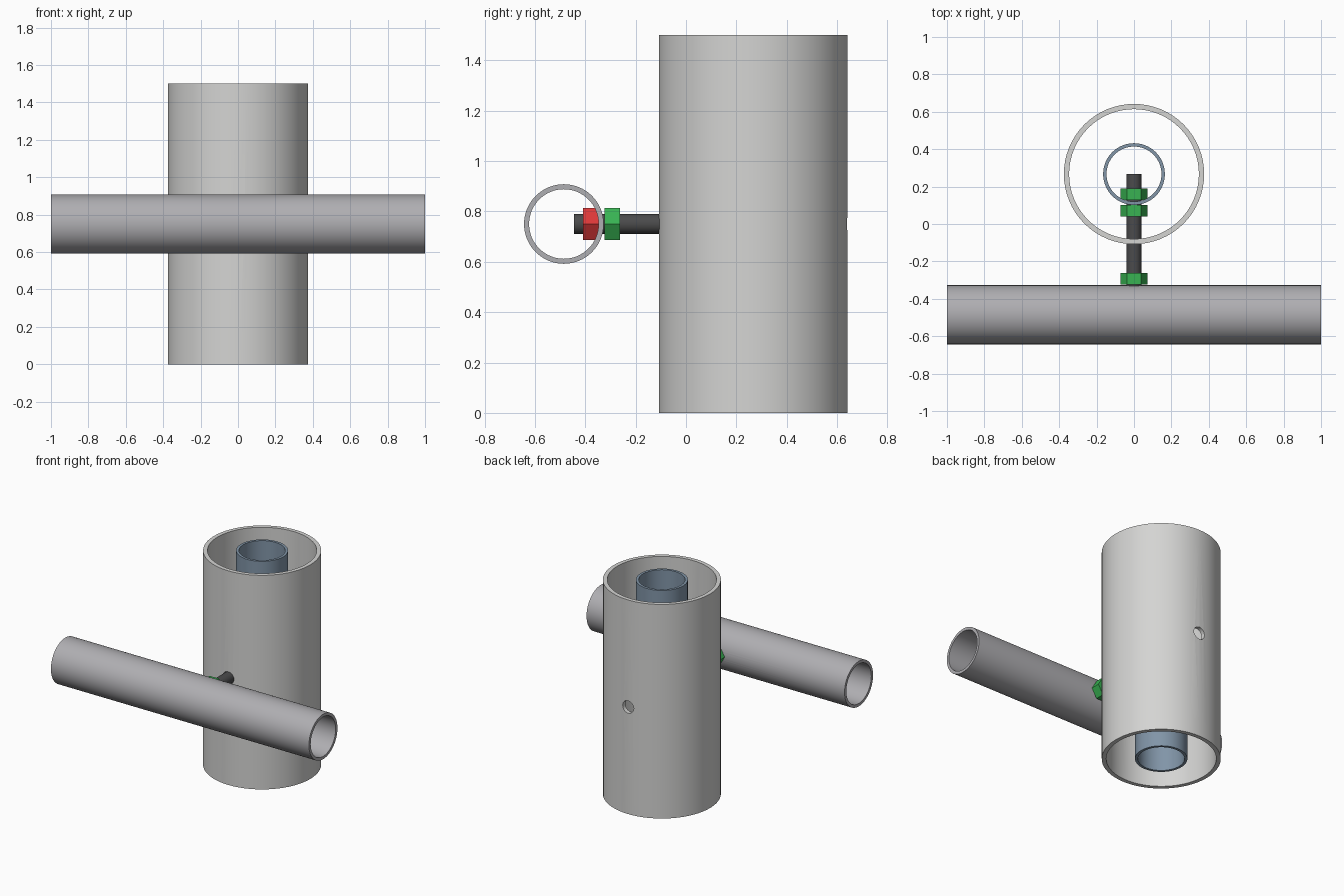
import bpy, bmesh, math
from mathutils import Matrix, Vector

if "Cube" in bpy.data.objects:
    bpy.data.objects.remove(bpy.data.objects["Cube"], do_unlink=True)

MID_Z = 0.75
COLUMN_Y = 0.267
RAIL_Y = -0.485
ALONG_X = Matrix.Rotation(math.pi / 2, 4, "Y")
ALONG_Y = Matrix.Rotation(-math.pi / 2, 4, "X")
UPRIGHT = Matrix.Identity(4)


def material(name, rgb):
    mat = bpy.data.materials.new(name)
    mat.use_nodes = True
    colour = (*rgb, 1)
    mat.diffuse_color = colour
    mat.node_tree.nodes["Principled BSDF"].inputs["Base Color"].default_value = colour
    return mat


light_grey = material("light grey", (0.66, 0.66, 0.65))
mid_grey = material("mid grey", (0.43, 0.425, 0.445))
blue_grey = material("blue grey", (0.22, 0.30, 0.39))
dark_grey = material("dark grey", (0.07, 0.07, 0.072))
green = material("green", (0.04, 0.45, 0.085))
red = material("red", (0.72, 0.04, 0.04))


def lathe(name, profile, sides, centre, turn, mat):
    """Spin a closed (radius, height) profile around its own axis."""
    bm = bmesh.new()
    verts = [bm.verts.new((r, 0, h)) for r, h in profile]
    edges = [bm.edges.new((verts[i - 1], verts[i])) for i in range(len(verts))]
    bmesh.ops.spin(bm, geom=verts + edges, cent=(0, 0, 0), axis=(0, 0, 1),
                   angle=math.tau, steps=sides, use_merge=True)
    bmesh.ops.remove_doubles(bm, verts=bm.verts, dist=1e-5)
    bmesh.ops.recalc_face_normals(bm, faces=bm.faces)
    bm.transform(Matrix.Translation(Vector(centre)) @ turn)
    mesh = bpy.data.meshes.new(name)
    bm.to_mesh(mesh)
    bm.free()
    mesh.materials.append(mat)
    obj = bpy.data.objects.new(name, mesh)
    bpy.context.collection.objects.link(obj)
    return obj


def tube(name, outer, inner, length, centre, turn, mat, sides=64):
    h = length / 2
    return lathe(name, [(outer, -h), (outer, h), (inner, h), (inner, -h)],
                 sides, centre, turn, mat)


def rod(name, radius, y0, y1, mat, sides=32):
    """Solid bar running along y at mid height."""
    bpy.ops.mesh.primitive_cylinder_add(
        vertices=sides, radius=radius, depth=y1 - y0,
        location=(0, (y0 + y1) / 2, MID_Z), rotation=(math.pi / 2, 0, 0))
    obj = bpy.context.object
    obj.name = name
    obj.data.materials.append(mat)
    return obj


def select_only(obj):
    bpy.ops.object.select_all(action="DESELECT")
    obj.select_set(True)
    bpy.context.view_layer.objects.active = obj


def smooth(obj):
    select_only(obj)
    bpy.ops.object.shade_smooth_by_angle(angle=math.radians(30))


def drill(obj, radius, y0, y1):
    """Cut a round bolt hole along y."""
    cutter = rod("drill", radius, y0, y1, obj.data.materials[0])
    cutter.hide_render = True
    mod = obj.modifiers.new("bolt hole", "BOOLEAN")
    mod.operation = "DIFFERENCE"
    mod.solver = "EXACT"
    mod.object = cutter
    select_only(obj)
    bpy.ops.object.modifier_apply(modifier=mod.name)
    bpy.data.objects.remove(cutter, do_unlink=True)


# Upright outer and inner tubes, and the cross rail
column = tube("outer_tube", 0.375, 0.347, 1.5, (0, COLUMN_Y, MID_Z), UPRIGHT, light_grey)
core = tube("inner_tube", 0.165, 0.147, 1.5, (0, COLUMN_Y, MID_Z), UPRIGHT, blue_grey)
rail = tube("cross_rail", 0.158, 0.138, 2, (0, RAIL_Y, MID_Z), ALONG_X, mid_grey)

# Bolt holes: through both outer walls, and in the facing walls of the others
drill(column, 0.043, -0.2, 0.8)
drill(core, 0.041, 0, COLUMN_Y)
drill(rail, 0.041, RAIL_Y, -0.2)

# Threaded bolt
bolt = rod("bolt", 0.04, -0.445, COLUMN_Y, dark_grey)

for part in (column, core, rail, bolt):
    smooth(part)

# Hexagonal nuts clamping each wall, points to the sides
for name, y, mat in (("rail_inner_nut", -0.377, red),
                     ("rail_outer_nut", -0.293, green),
                     ("core_outer_nut", 0.071, green),
                     ("core_inner_nut", 0.159, green)):
    tube(name, 0.073, 0.04, 0.063, (0, y, MID_Z), ALONG_Y, mat, sides=6)
